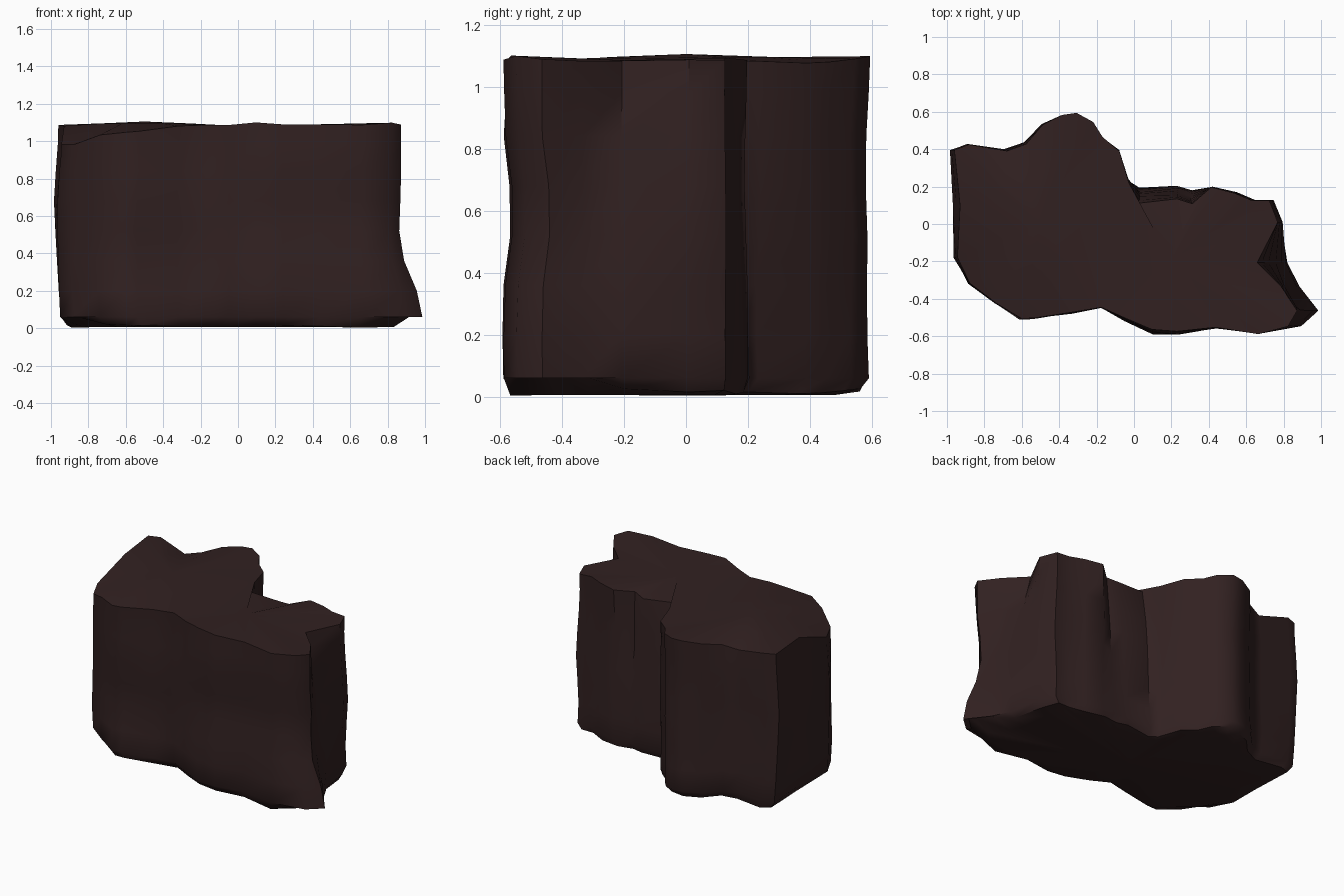
import bpy, bmesh, math
from mathutils import Vector, noise

if "Cube" in bpy.data.objects:
    bpy.data.objects.remove(bpy.data.objects["Cube"])

# plan outline of the rock, anticlockwise seen from above
OUTLINE = [(-.18, -.46), (-.05, -.52), (.10, -.59), (.24, -.60), (.45, -.57), (.67, -.59),
           (.90, -.55), (1.0, -.47), (.90, -.34), (.83, -.21), (.80, .01), (.75, .13),
           (.65, .13), (.55, .17), (.42, .20), (.32, .19), (.24, .22), (.03, .21),
           (-.03, .24), (-.08, .40), (-.17, .47), (-.22, .55), (-.31, .60), (-.39, .59),
           (-.50, .54), (-.60, .44), (-.71, .40), (-.92, .43), (-1.0, .40), (-.98, .10),
           (-.97, -.18), (-.89, -.32), (-.75, -.43), (-.62, -.52), (-.55, -.52), (-.33, -.49)]
NOTCH = 18   # outline index where the crease across the top meets the back
N = len(OUTLINE)
LEVELS = [0.005, .06, .2, .36, .52, .68, .84, .98, 1.09]
LAST = len(LEVELS) - 1


def near(x, y, px, py, r):
    return math.exp(-((x - px) ** 2 + (y - py) ** 2) / (r * r))


def wall_point(x, y, k):
    """Outline point pushed in or out a little at each height."""
    z = LEVELS[k]
    d = Vector((x, y))
    n = noise.noise(Vector((x * 2.5, y * 2.5, z * 2.5)))
    inset = max(0, .012 + .022 * n) + (.03 if k == 0 else 0)
    d -= d.normalized() * inset
    # the right foot juts out, the upper right side is scooped
    tip = near(x, y, .97, -.45, .17)
    d.x -= tip * min(.12, .4 * max(0, z - .12))
    d.x -= near(x, y, .82, -.2, .13) * .13 * max(0, z - .4) / .6
    # left end bulges at mid height, the front left is dented
    d.x += near(x, y, -1, .2, .35) * .09 * abs(z - .64)
    if y < -.3:
        d.y += .05 * near(x, z, -.45, .42, .2)
    # front leans out near the foot and the top
    if y < -.45 and x > 0:
        d.y += .03 * near(z, 0, .6, 0, .12)
    # back recess deepens toward the top
    if .0 < x < .35 and y > .1:
        d.y -= .07 * z
    # uneven upper and lower rims
    if k == 0:
        z += .08 * tip + .02 * (.5 + noise.noise(Vector((x * 5, y * 5, 1))))
        z += .04 * near(x, y, -.9, -.3, .2)
    if k == LAST:
        z += .02 * noise.noise(Vector((x * 4, y * 4, 7)))
        z -= .12 * near(x, y, -.95, -.26, .25) + .04 * near(x, y, -.62, -.52, .2)
        z -= .04 * near(x, y, .2, .2, .2) + .05 * near(x, y, -.7, .4, .15)
    if k == LAST - 1:
        z -= .06 * near(x, y, -.95, -.26, .25)
    return Vector((d.x, d.y, max(z, 0)))


bm = bmesh.new()


def cover(loop, steps):
    """Close a loop with a ring or rings shrinking to a centre point."""
    for centre, t, z in steps:
        if t < 1:
            ring = [bm.verts.new((*v.co.lerp(centre, t).xy, z)) for v in loop]
        else:
            ring = [bm.verts.new(centre)] * len(loop)
        for i in range(len(loop)):
            j = (i + 1) % len(loop)
            quad = (loop[i], loop[j], ring[j], ring[i])
            bm.faces.new(quad if t < 1 else quad[:3])
        loop = ring


# side walls
rings = [[bm.verts.new(wall_point(x, y, k)) for x, y in OUTLINE] for k in range(LAST + 1)]
for a, b in zip(rings, rings[1:]):
    for i in range(N):
        j = (i + 1) % N
        bm.faces.new((a[i], a[j], b[j], b[i]))

# underside
low = Vector((-.1, -.15, .005))
cover(rings[0], [(low, .12, .005), (low, 1, 0)])

# flat right half of the top
top = rings[-1]
right = Vector((.2, -.2, 1.085))
cover(top[:NOTCH + 1], [(right, 1, 0)])

# slightly domed left half of the top
left = Vector((-.5, .0, 1.105))
cover(top[NOTCH:] + [top[0]], [(left, .5, 1.095), (left, 1, 0)])

bmesh.ops.recalc_face_normals(bm, faces=bm.faces)
mesh = bpy.data.meshes.new("rock")
bm.to_mesh(mesh)
bm.free()
rock = bpy.data.objects.new("rock", mesh)
bpy.context.collection.objects.link(rock)

# dark reddish brown stone
mat = bpy.data.materials.new("dark brown stone")
mat.diffuse_color = (.031, .0150, .0150, 1)
mat.use_nodes = True
mat.node_tree.nodes["Principled BSDF"].inputs["Base Color"].default_value = mat.diffuse_color
mesh.materials.append(mat)

bpy.context.view_layer.objects.active = rock
rock.select_set(True)
bpy.ops.object.shade_smooth_by_angle(angle=math.radians(45))
